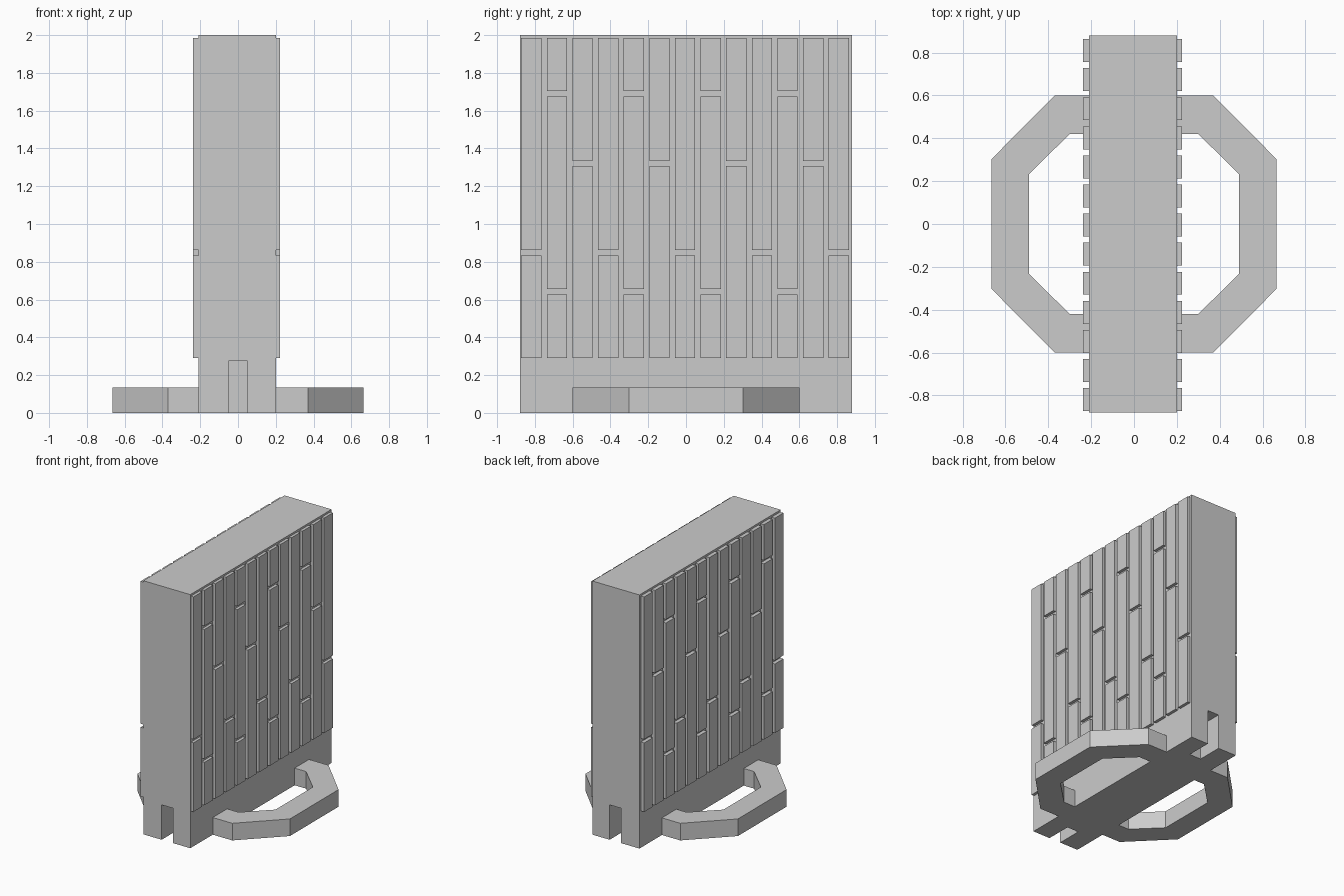
import bpy
import bmesh

cube = bpy.data.objects.get("Cube")
if cube:
    bpy.data.objects.remove(cube, do_unlink=True)

# One plain grey for the whole model
grey = bpy.data.materials.new("plain grey")
grey.use_nodes = True
grey.diffuse_color = (0.6, 0.6, 0.6, 1)
grey.node_tree.nodes["Principled BSDF"].inputs["Base Color"].default_value = (0.6, 0.6, 0.6, 1)


def add_box(bm, low, high):
    """Add an axis-aligned box between two corners."""
    verts = bmesh.ops.create_cube(bm, size=1)["verts"]
    for v in verts:
        for i in range(3):
            v.co[i] = high[i] if v.co[i] > 0 else low[i]


def finish(bm, name):
    bmesh.ops.recalc_face_normals(bm, faces=bm.faces[:])
    mesh = bpy.data.meshes.new(name)
    bm.to_mesh(mesh)
    bm.free()
    mesh.materials.append(grey)
    obj = bpy.data.objects.new(name, mesh)
    bpy.context.scene.collection.objects.link(obj)
    return obj


LEFT_FACE, RIGHT_FACE = 0.2, -0.21   # side planes of the slab
END = 0.88                           # half length of the slab

# Slab with a notch cut into the foot of each end
bm = bmesh.new()
add_box(bm, (RIGHT_FACE, -END, 0), (LEFT_FACE, END, 2))
slab = finish(bm, "slab")

bm = bmesh.new()
for s in (-1, 1):
    y0, y1 = sorted((s * (END - 0.2), s * (END + 0.1)))
    add_box(bm, (-0.05, y0, -0.1), (0.05, y1, 0.275))
cutter = finish(bm, "notch_cutter")
cutter.hide_render = True

cut = slab.modifiers.new("notches", "BOOLEAN")
cut.operation = "DIFFERENCE"
cut.solver = "EXACT"
cut.object = cutter
bpy.context.view_layer.objects.active = slab
bpy.ops.object.modifier_apply(modifier=cut.name)
bpy.data.objects.remove(cutter, do_unlink=True)

# Staggered planks: three repeating columns, each split at its own heights
BOTTOM, TOP, GAP = 0.29, 1.985, 0.028
SPLITS = [[0.848], [0.642, 1.69], [1.32]]
COLUMNS, PITCH, WIDTH = 13, 0.1357, 0.107


def build_planks(name, x_in, x_out):
    bm = bmesh.new()
    x0, x1 = sorted((x_in, x_out))
    for c in range(COLUMNS):
        y = (c - (COLUMNS - 1) / 2) * PITCH - 0.005
        z = BOTTOM
        for split in SPLITS[c % 3] + [TOP + GAP / 2]:
            add_box(bm, (x0, y - WIDTH / 2, z), (x1, y + WIDTH / 2, split - GAP / 2))
            z = split + GAP / 2
    finish(bm, name)


build_planks("left_planks", LEFT_FACE, 0.223)
build_planks("right_planks", RIGHT_FACE, -0.239)

# Half-octagon foot loops lying on the ground
OUTER = [(0.6, 0.0), (0.6, 0.37), (0.303, 0.665)]   # (y, x), mirrored in y
INNER = [(0.42, 0.0), (0.42, 0.3), (0.233, 0.49)]


def build_loop(name, side, root):
    def path(points):
        half = [(y, x or abs(root)) for y, x in points]
        return half + [(-y, x) for y, x in reversed(half)]

    bm = bmesh.new()
    rows = [[bm.verts.new((side * x, y, 0)) for y, x in path(p)] for p in (OUTER, INNER)]
    for i in range(len(rows[0]) - 1):
        bm.faces.new((rows[0][i], rows[0][i + 1], rows[1][i + 1], rows[1][i]))
    top = bmesh.ops.extrude_face_region(bm, geom=bm.faces[:], use_keep_orig=True)["geom"]
    for v in top:
        if isinstance(v, bmesh.types.BMVert):
            v.co.z = 0.135
    finish(bm, name)


build_loop("left_foot_loop", 1, LEFT_FACE)
build_loop("right_foot_loop", -1, RIGHT_FACE)
